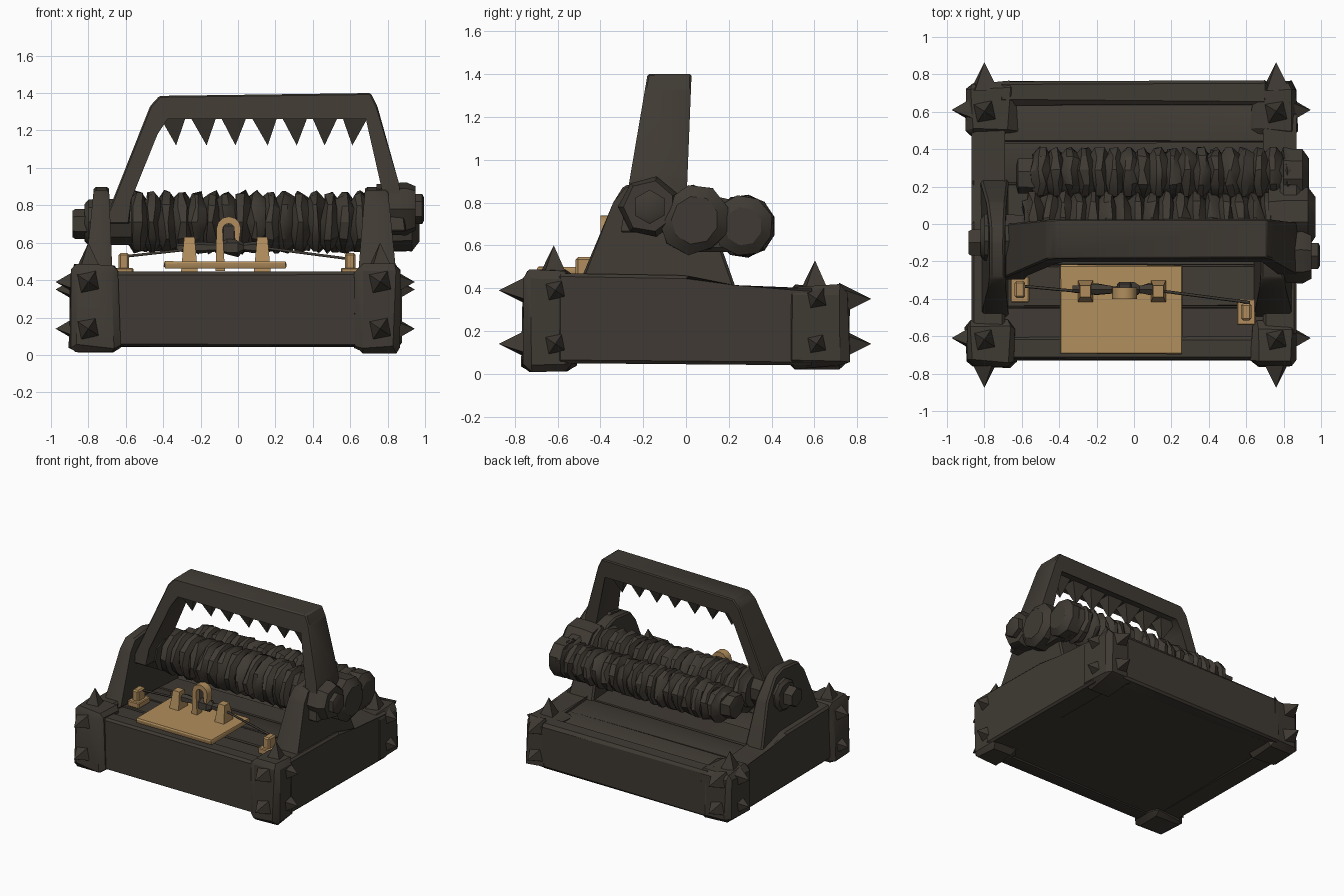
import bpy, bmesh, math, random
from mathutils import Vector

random.seed(4)
cube = bpy.data.objects.get("Cube")
if cube:
    bpy.data.objects.remove(cube, do_unlink=True)


def material(name, rgb):
    m = bpy.data.materials.new(name)
    m.use_nodes = True
    m.diffuse_color = (*rgb, 1)
    m.node_tree.nodes["Principled BSDF"].inputs["Base Color"].default_value = (*rgb, 1)
    return m


DARK = material("dark iron wood", (0.05, 0.042, 0.033))
TAN = material("tan brass", (0.44, 0.27, 0.11))


def finish(name, bm, mat=DARK, bevel=0, jitter=0):
    """Turn a bmesh into a worn, edge-sharp object."""
    if bevel:
        bmesh.ops.bevel(bm, geom=bm.edges[:], offset=bevel, segments=1, affect='EDGES')
    for v in bm.verts:
        v.co += Vector([random.uniform(-jitter, jitter) for _ in range(3)])
    bmesh.ops.recalc_face_normals(bm, faces=bm.faces[:])
    me = bpy.data.meshes.new(name)
    bm.to_mesh(me)
    bm.free()
    me.materials.append(mat)
    ob = bpy.data.objects.new(name, me)
    bpy.context.collection.objects.link(ob)
    bpy.ops.object.select_all(action='DESELECT')
    bpy.context.view_layer.objects.active = ob
    ob.select_set(True)
    bpy.ops.object.shade_smooth_by_angle(angle=math.radians(32))
    return ob


def hull(name, pts, mat=DARK, bevel=0, jitter=0):
    bm = bmesh.new()
    for p in pts:
        bm.verts.new(p)
    bmesh.ops.convex_hull(bm, input=bm.verts[:])
    bmesh.ops.dissolve_limit(bm, angle_limit=0.01, verts=bm.verts[:], edges=bm.edges[:])
    return finish(name, bm, mat, bevel, jitter)


def box(name, x, y, z, mat=DARK, bevel=0, jitter=0):
    return hull(name, [(a, b, c) for a in x for b in y for c in z], mat, bevel, jitter)


def prism(name, outline, near, far, mat=DARK, bevel=0):
    """Join two placements of one outline, given by functions of its points."""
    bm = bmesh.new()
    rings = [[bm.verts.new(f(a, b)) for a, b in outline] for f in (near, far)]
    n = len(outline)
    for r in rings:
        bm.faces.new(r)
    for i in range(n):
        j = (i + 1) % n
        bm.faces.new((rings[0][i], rings[0][j], rings[1][j], rings[1][i]))
    return finish(name, bm, mat, bevel)


def lathe_x(name, profile, y, z, sides, mat=DARK, rough=0, smear=0):
    """Spin (x, radius) points about an x axis line; rough varies the radius."""
    bm = bmesh.new()
    rings = []
    for x, r in profile:
        ring = []
        for k in range(sides):
            a = math.tau * (k + 0.5) / sides
            q = r * (1 + random.uniform(-rough, rough))
            dx = random.uniform(-smear, smear)
            ring.append(bm.verts.new((x + dx, y + q * math.cos(a), z + q * math.sin(a))))
        rings.append(ring)
    bm.faces.new(rings[0])
    bm.faces.new(rings[-1])
    for a, b in zip(rings, rings[1:]):
        for k in range(sides):
            j = (k + 1) % sides
            bm.faces.new((a[k], a[j], b[j], b[k]))
    return finish(name, bm, mat)


def spike(name, base, direction, r, h):
    """Four-sided stud."""
    d = Vector(direction).normalized()
    u = d.orthogonal().normalized()
    w = d.cross(u)
    b = Vector(base)
    ring = [b - d * 0.03 + (u * math.cos(a) + w * math.sin(a)) * r
            for a in (k * math.pi / 2 + 0.2 for k in range(4))]
    return hull(name, ring + [b + d * h])


def rod(name, pts, r, mat=DARK):
    cu = bpy.data.curves.new(name, 'CURVE')
    cu.dimensions = '3D'
    cu.bevel_depth = r
    cu.bevel_resolution = 1
    cu.use_fill_caps = True
    s = cu.splines.new('POLY')
    s.points.add(len(pts) - 1)
    for p, q in zip(s.points, pts):
        p.co = (*q, 1)
    cu.materials.append(mat)
    ob = bpy.data.objects.new(name, cu)
    bpy.context.collection.objects.link(ob)


# Base: floor, planks and the four beams
box("floor", (-0.78, 0.78), (-0.68, 0.7), (0.05, 0.36))
for i in range(6):
    y0, y1 = -0.66 + i * 0.22, -0.446 + i * 0.22
    h0, h1 = (0.43 - 0.045 * (y + 0.66) for y in (y0, y1))
    hull("deck_plank", [(x, y, z) for x in (-0.76, 0.76)
                        for y, z in ((y0, 0.3), (y0, h0), (y1, 0.3), (y1, h1))], DARK, 0.004, 0.003)
box("front_beam", (-0.72, 0.72), (-0.725, -0.6), (0.045, 0.44), bevel=0.015, jitter=0.006)
box("back_beam", (-0.72, 0.72), (0.64, 0.765), (0.045, 0.405), bevel=0.02, jitter=0.008)
side = [(-0.6, 0.05), (0.6, 0.04), (0.6, 0.4), (0.22, 0.4), (0.0, 0.46), (-0.6, 0.47)]
for s in (-1, 1):
    prism("side_beam", side, lambda y, z: (s * 0.87, y, z), lambda y, z: (s * 0.69, y, z), bevel=0.015)

# Corner blocks with studs
for sx in (-1, 1):
    for front in (True, False):
        xo, xi = (0.9, 0.63) if sx < 0 else (0.87, 0.63)
        yr = (-0.765, -0.52) if front else (0.47, 0.755)
        zr = (0.01, 0.48) if front else (0.03, 0.41)
        box("corner_block", (sx * xo, sx * xi), yr, zr, bevel=0.035, jitter=0.012)
        cx = -0.8 if sx < 0 else 0.76
        cy = -0.62 if front else 0.6
        sy, face = (-1, -0.755) if front else (1, 0.745)
        spike("top_stud", (cx, cy, zr[1] - 0.01), (0, 0.02, 1), 0.09, 0.13)
        for z in (0.14, 0.39 if front else 0.35):
            spike("end_stud", (cx, face, z), (0, sy, 0), 0.09, 0.12)
            spike("side_stud", (sx * (xo - 0.01), cy + 0.01, z), (sx, 0, 0), 0.08, 0.085)

# Pivot brackets
bracket = [(-0.5, 0.42), (0.24, 0.38), (0.12, 0.72), (0.0, 0.87), (-0.1, 0.9), (-0.29, 0.88), (-0.34, 0.8)]
for s, top, low in ((-1, (0.77, 0.69), (0.82, 0.67)), (1, (0.8, 0.68), (0.85, 0.64))):
    def wall(i):
        return lambda y, z: (s * (low[i] + (top[i] - low[i]) * (z - 0.4) / 0.5), y, z)
    prism("pivot_bracket", bracket, wall(0), wall(1), bevel=0.012)

# Jaw arch and teeth
arch = [(-0.72, 0.7), (-0.47, 1.33), (-0.42, 1.385), (0.71, 1.4), (0.745, 1.33), (0.86, 0.92), (0.9, 0.66),
        (0.78, 0.66), (0.77, 0.88), (0.69, 1.27), (-0.38, 1.27), (-0.43, 1.18), (-0.58, 0.83), (-0.58, 0.7)]
prism("jaw_arch", arch, lambda x, z: (x, -0.29 + (z - 0.75) * 0.17, z),
      lambda x, z: (x, 0.0 + (z - 0.75) * 0.04, z), bevel=0.008)
for i in range(7):
    x = -0.35 + i * 0.163
    rim = [(x + a, -0.09 + b, 1.285) for a in (-0.075, 0.075) for b in (-0.06, 0.06)]
    hull("jaw_tooth", rim + [(x + random.uniform(-.02, .02), -0.09, 1.12)])

# Coil springs: ragged grooved rolls
def coil(name, x0, x1, y, z, r, turns):
    step = (x1 - x0) / turns
    prof = [(x0 - 0.01, r * 0.7)]
    for i in range(turns):
        x = x0 + i * step
        prof += [(x + step * 0.1, r * 0.78), (x + step * 0.35, r), (x + step * 0.75, r)]
    lathe_x(name, prof + [(x1 + 0.01, r * 0.7)], y, z, 11, rough=0.07, smear=step * 0.17)


coil("front_coil", -0.58, 0.76, 0.01, 0.71, 0.165, 17)
coil("back_coil", -0.54, 0.86, 0.27, 0.69, 0.14, 18)
lathe_x("back_coil_end", [(-0.63, 0.06), (-0.62, 0.09), (-0.53, 0.1)], 0.26, 0.69, 7, rough=0.1)

# Axle ends, nuts and the arm that carries the back coil
lathe_x("axle_collar_right", [(-0.82, 0.1), (-0.8, 0.125), (-0.57, 0.13)], -0.07, 0.71, 9, rough=0.05)
lathe_x("axle_nut_right", [(-0.885, 0.07), (-0.87, 0.08), (-0.8, 0.08)], -0.1, 0.7, 6)
lathe_x("axle_collar_left", [(0.74, 0.14), (0.9, 0.145), (0.95, 0.12)], -0.17, 0.78, 7, rough=0.04)
lathe_x("axle_nut_left", [(0.93, 0.08), (0.985, 0.08), (0.995, 0.06)], -0.17, 0.78, 6)
lathe_x("arm_boss", [(0.72, 0.15), (0.8, 0.165), (0.93, 0.16), (0.97, 0.11)], 0.04, 0.72, 9, rough=0.06)
lathe_x("arm_tip", [(0.8, 0.14), (0.9, 0.14), (0.935, 0.09)], 0.265, 0.69, 9, rough=0.05)
hull("coil_arm", [(x, y, z) for x in (0.78, 0.89)
                  for y, z in ((0.0, 0.57), (0.0, 0.86), (0.27, 0.57), (0.27, 0.8))], bevel=0.02)

# Trigger plate with its posts, ring and eyelets
box("trigger_plate", (-0.395, 0.26), (-0.695, -0.22), (0.465, 0.498), TAN, 0.006, 0.003)
for x in (-0.26, 0.13):
    hull("trigger_post", [(x + a * w, -0.36 + b * d, z) for a in (-1, 1) for b in (-1, 1)
                          for w, d, z in ((0.045, 0.07, 0.44), (0.033, 0.04, 0.55), (0.028, 0.03, 0.63))], TAN)
outer = [(math.cos(t) * 0.065, 0.675 + math.sin(t) * 0.065) for t in (k * math.pi / 6 for k in range(7))]
inner = [(x * 0.5, 0.67 + (z - 0.675) * 0.5) for x, z in reversed(outer)]
loop = [(0.055, 0.6)] + outer + [(-0.07, 0.45), (-0.02, 0.45)] + inner[:-1] + [(0.033, 0.62)]
prism("trigger_ring", loop, lambda x, z: (x - 0.05, -0.4, z), lambda x, z: (x - 0.05, -0.34, z), TAN)
for x, y in ((-0.61, -0.35), (0.6, -0.47)):
    box("eyelet_foot", (x - 0.05, x + 0.05), (y - 0.07, y + 0.07), (0.42, 0.465), TAN, 0.006)
    box("eyelet_post", (x - 0.028, x + 0.028), (y - 0.045, y + 0.045), (0.45, 0.545), TAN, 0.01)

# Trip rod with its knuckles
rod("trip_rod", [(-0.62, -0.33, 0.525), (-0.3, -0.36, 0.56), (0.16, -0.36, 0.57), (0.62, -0.42, 0.51)], 0.008)
lathe_x("trip_bar", [(-0.33, 0.02), (-0.2, 0.035), (-0.1, 0.02), (-0.06, 0.045), (0.0, 0.045),
                     (0.03, 0.02), (0.08, 0.035), (0.15, 0.025)], -0.35, 0.575, 6, rough=0.2)
hull("trip_catch", [(-0.05 + a, -0.34 + b, z) for a in (-0.04, 0.04) for b in (-0.02, 0.03) for z in (0.56, 0.7)],
     bevel=0.012)
